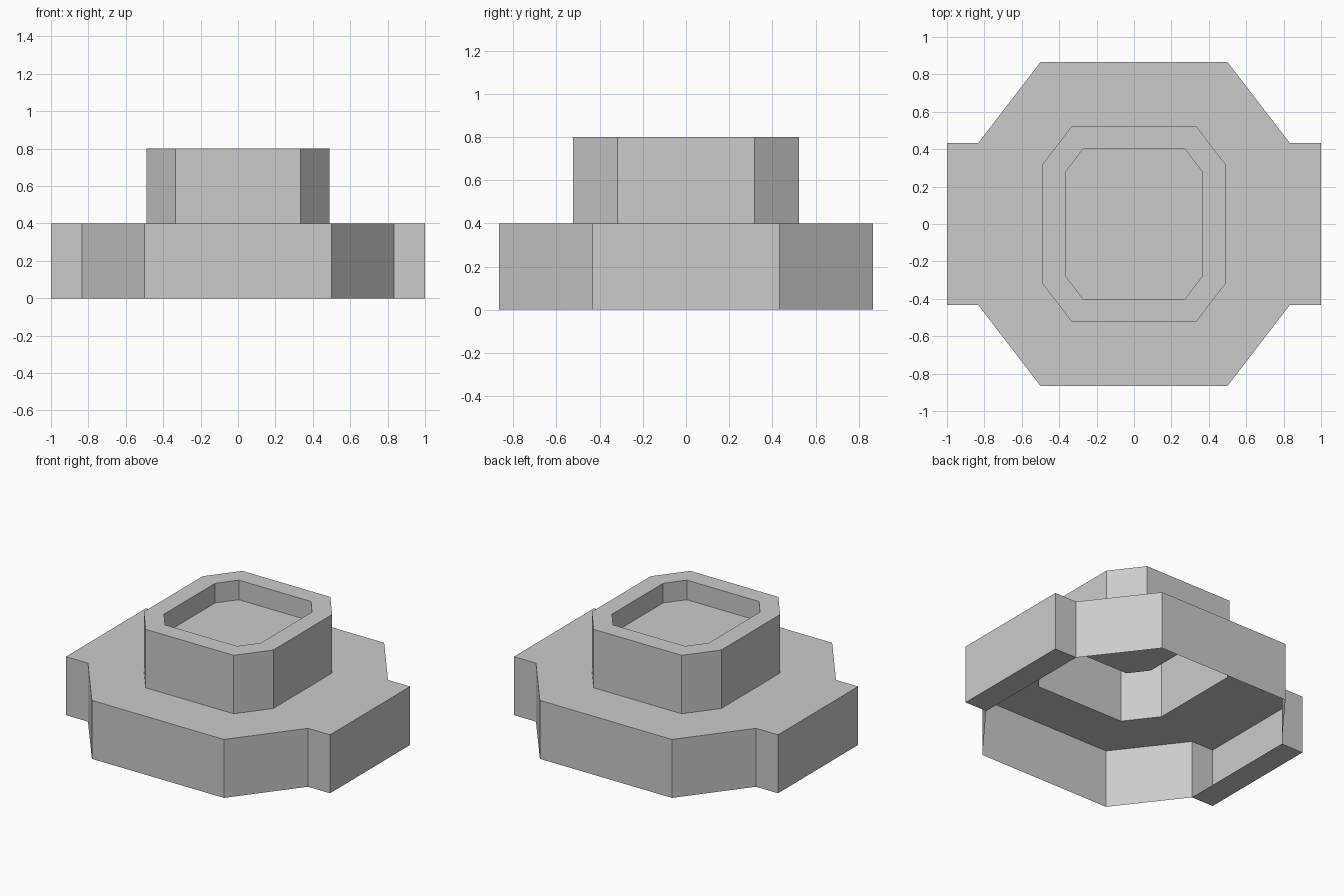
import bpy, bmesh

if "Cube" in bpy.data.objects:
    bpy.data.objects.remove(bpy.data.objects["Cube"])


def finish(bm, name):
    mesh = bpy.data.meshes.new(name)
    bm.to_mesh(mesh)
    bm.free()
    obj = bpy.data.objects.new(name, mesh)
    bpy.context.collection.objects.link(obj)
    return obj


def octagon(bm, ax, ay, bx, by, z):
    """Chamfered rectangle, counter-clockwise, from two corner points of one quarter."""
    pts = [(bx, -by), (bx, by), (ax, ay), (-ax, ay),
           (-bx, by), (-bx, -by), (-ax, -ay), (ax, -ay)]
    return [bm.verts.new((x, y, z)) for x, y in pts]


def skin(bm, low, high, skip=()):
    for i in range(8):
        if i not in skip:
            j = (i + 1) % 8
            bm.faces.new((low[i], low[j], high[j], high[i]))


BASE = (0.5, 0.866, 0.833, 0.433)
TIER = (0.333, 0.523, 0.49, 0.318)
WELL = (0.273, 0.4, 0.367, 0.276)

# Base: open-bottomed shell with openings where the tabs join
bm = bmesh.new()
base_low = octagon(bm, *BASE, 0.0)
base_top = octagon(bm, *BASE, 0.4)
tier_low = octagon(bm, *TIER, 0.4)
skin(bm, base_low, base_top, skip=(0, 4))
skin(bm, base_top, tier_low)
finish(bm, "base")

# Raised tier: outer wall, rim and shallow recess
bm = bmesh.new()
rings = [octagon(bm, *TIER, 0.4), octagon(bm, *TIER, 0.8),
         octagon(bm, *WELL, 0.8), octagon(bm, *WELL, 0.666)]
for low, high in zip(rings, rings[1:]):
    skin(bm, low, high)
bm.faces.new(rings[-1])
finish(bm, "raised_tier")

# Side tabs: boxes open toward the base interior
for side, name in ((1, "right_tab"), (-1, "left_tab")):
    bm = bmesh.new()
    bmesh.ops.create_cube(bm, size=1)
    bm.normal_update()
    inner = [f for f in bm.faces if f.normal.x * side < -0.9]
    bmesh.ops.delete(bm, geom=inner, context='FACES')
    for v in bm.verts:
        v.co.x = side * (1.0 if v.co.x * side > 0 else 0.833)
        v.co.y *= 0.866
        v.co.z = 0.4 * (v.co.z + 0.5)
    finish(bm, name)
